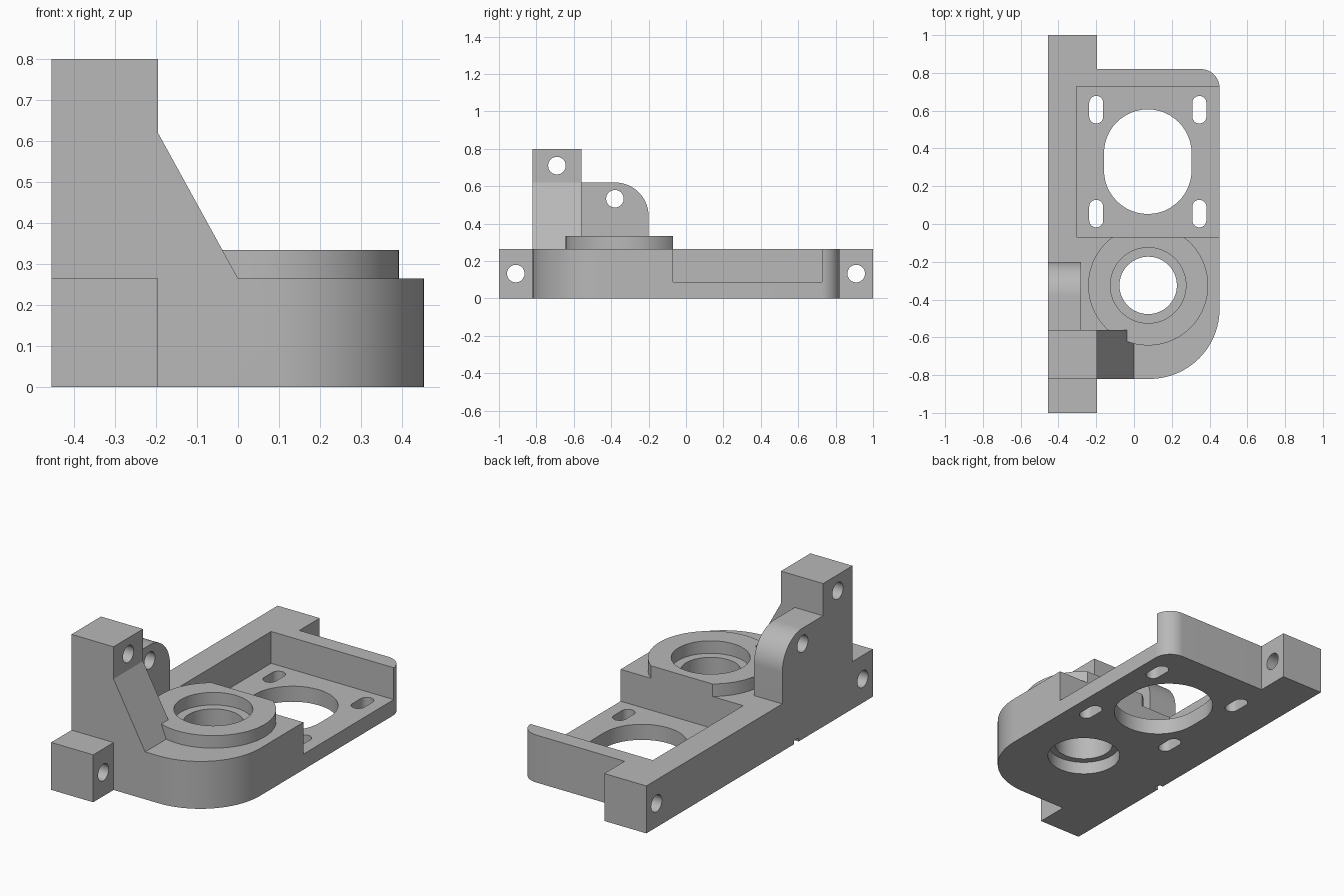
import bpy, bmesh
from math import cos, sin, pi, radians
from mathutils import Vector

cube = bpy.data.objects.get("Cube")
if cube:
    bpy.data.objects.remove(cube, do_unlink=True)

grey = bpy.data.materials.new("machined_grey")
grey.use_nodes = True
colour = (0.48, 0.48, 0.48, 1)
grey.diffuse_color = colour
grey.node_tree.nodes["Principled BSDF"].inputs["Base Color"].default_value = colour


def arc(cx, cy, r, start, end, n=24):
    angles = [radians(start + (end - start) * i / n) for i in range(n + 1)]
    return [(cx + r * cos(a), cy + r * sin(a)) for a in angles]


def circle(cx, cy, r, n=64):
    return arc(cx, cy, r, 0, 360, n)[:-1]


def rect(x0, x1, y0, y1):
    return [(x0, y0), (x1, y0), (x1, y1), (x0, y1)]


def stadium(cx, cy, r, half_length):
    # Slot outline running along y
    d = half_length - r
    return arc(cx, cy + d, r, 0, 180) + arc(cx, cy - d, r, 180, 360)


def prism(name, outline, axis, low, high):
    # Extrude a closed outline along the named axis
    place = {"x": lambda p, t: (t, p[0], p[1]),
             "y": lambda p, t: (p[0], t, p[1]),
             "z": lambda p, t: (p[0], p[1], t)}[axis]
    bm = bmesh.new()
    face = bm.faces.new([bm.verts.new(place(p, low)) for p in outline])
    made = bmesh.ops.extrude_face_region(bm, geom=[face])["geom"]
    top = [v for v in made if isinstance(v, bmesh.types.BMVert)]
    shift = Vector(place((0, 0), high - low))
    bmesh.ops.translate(bm, verts=top, vec=shift)
    bmesh.ops.recalc_face_normals(bm, faces=bm.faces)
    mesh = bpy.data.meshes.new(name)
    bm.to_mesh(mesh)
    bm.free()
    mesh.materials.append(grey)
    obj = bpy.data.objects.new(name, mesh)
    bpy.context.collection.objects.link(obj)
    return obj


def combine(target, tool, operation):
    mod = target.modifiers.new(tool.name, "BOOLEAN")
    mod.operation = operation
    mod.solver = "EXACT"
    mod.object = tool
    bpy.context.view_layer.objects.active = target
    bpy.ops.object.modifier_apply(modifier=mod.name)
    bpy.data.objects.remove(tool, do_unlink=True)


LEFT, RAIL, RIGHT = -0.455, -0.195, 0.453
DECK, END = 0.265, 0.82
BORE = (0.075, -0.325)

# Base plate with end tabs and rounded outer corners
outline = [(LEFT, -1), (RAIL, -1), (RAIL, -END)]
outline += arc(RIGHT - 0.37, -END + 0.37, 0.37, -90, 0)
outline += arc(RIGHT - 0.1, END - 0.1, 0.1, 0, 90)
outline += [(RAIL, END), (RAIL, 1), (LEFT, 1)]
body = prism("mounting_bracket", outline, "z", 0, DECK)

# Tower with sloping gusset, rounded lug and bearing boss
tower = [(LEFT, 0.2), (0.036, 0.2), (RAIL, 0.62), (RAIL, 0.8), (LEFT, 0.8)]
combine(body, prism("tower", tower, "y", -END, -0.56), "UNION")
lug = [(-0.6, 0.2), (-0.2, 0.2)] + arc(-0.38, 0.44, 0.18, 0, 90) + [(-0.6, 0.62)]
combine(body, prism("lug", lug, "x", LEFT, -0.28), "UNION")
combine(body, prism("boss", circle(*BORE, 0.318), "z", 0.2, 0.335), "UNION")

# Motor pocket, open on one side
cutters = [prism("pocket", rect(-0.305, 0.6, -0.07, 0.728), "z", 0.087, 0.5)]

# Stepped bearing bore
cutters.append(prism("bore", circle(*BORE, 0.152), "z", -0.1, 0.5))
cutters.append(prism("upper_seat", circle(*BORE, 0.2), "z", 0.265, 0.5))
cutters.append(prism("lower_seat", circle(*BORE, 0.19), "z", -0.1, 0.07))

# Motor opening and its four adjusting slots
cutters.append(prism("motor_opening", stadium(0.073, 0.33, 0.232, 0.277), "z", -0.1, 0.3))
for x in (-0.2, 0.346):
    for y in (0.055, 0.605):
        cutters.append(prism("slot", stadium(x, y, 0.037, 0.073), "z", -0.1, 0.3))

# Cross holes through tabs, tower and lug
for y, z in ((-0.91, 0.133), (0.91, 0.133), (-0.69, 0.71), (-0.38, 0.533)):
    cutters.append(prism("cross_hole", circle(y, z, 0.047, 32), "x", -0.6, 0))

# Small nick under the rail
cutters.append(prism("nick", rect(-0.345, -0.305, -0.1, 0.02), "x", -0.6, -0.43))

for cutter in cutters:
    combine(body, cutter, "DIFFERENCE")

bpy.ops.object.select_all(action="DESELECT")
body.select_set(True)
bpy.context.view_layer.objects.active = body
bpy.ops.object.shade_smooth_by_angle(angle=radians(25))
